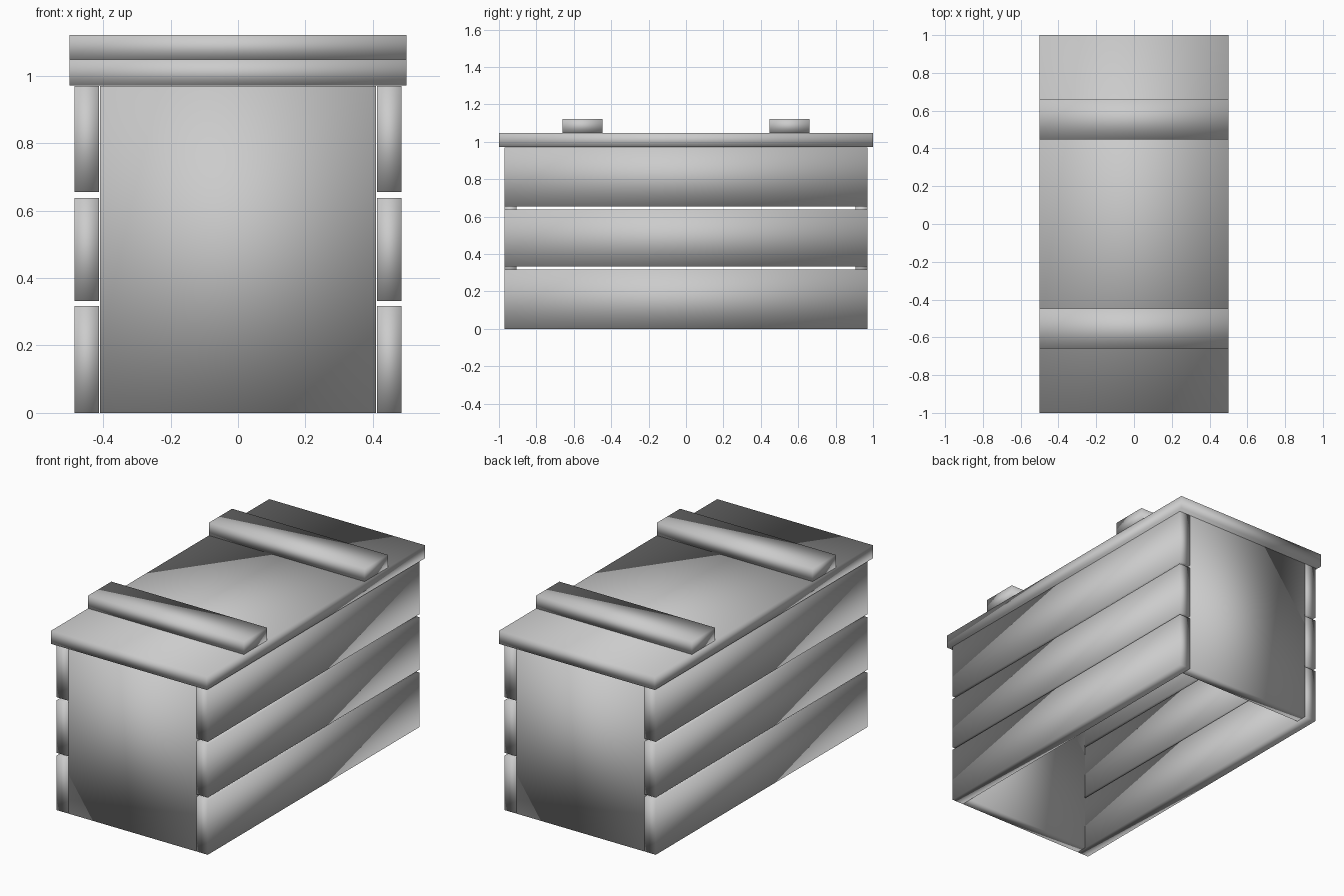
import bpy
import bmesh

if "Cube" in bpy.data.objects:
    bpy.data.objects.remove(bpy.data.objects["Cube"])


def box(name, x, y, z):
    """Softly shaded box from (min, max) ranges."""
    bm = bmesh.new()
    bmesh.ops.create_cube(bm, size=1)
    for v in bm.verts:
        v.co = [r[0] if c < 0 else r[1] for c, r in zip(v.co, (x, y, z))]
    for f in bm.faces:
        f.smooth = True
    mesh = bpy.data.meshes.new(name)
    bm.to_mesh(mesh)
    bm.free()
    ob = bpy.data.objects.new(name, mesh)
    bpy.context.collection.objects.link(ob)
    return ob


def both(s, lo, hi):
    """Range lo..hi on the positive or negative side."""
    return (lo, hi) if s > 0 else (-hi, -lo)


for s, side, end in ((-1, "left", "front"), (1, "right", "back")):
    # three spaced side planks
    for i, z in enumerate(((0, 0.317), (0.332, 0.638), (0.655, 0.97))):
        box(f"{side}_plank_{i + 1}", both(s, 0.412, 0.485), (-0.97, 0.97), z)
    # end panel
    box(f"{end}_panel", (-0.41, 0.41), both(s, 0.905, 0.97), (0, 0.97))
    # lid cleat
    box(f"{end}_lid_cleat", (-0.5, 0.5), both(s, 0.447, 0.66), (1.048, 1.122))

# lid (the underside of the crate is open)
box("lid", (-0.5, 0.5), (-1, 1), (0.972, 1.048))
